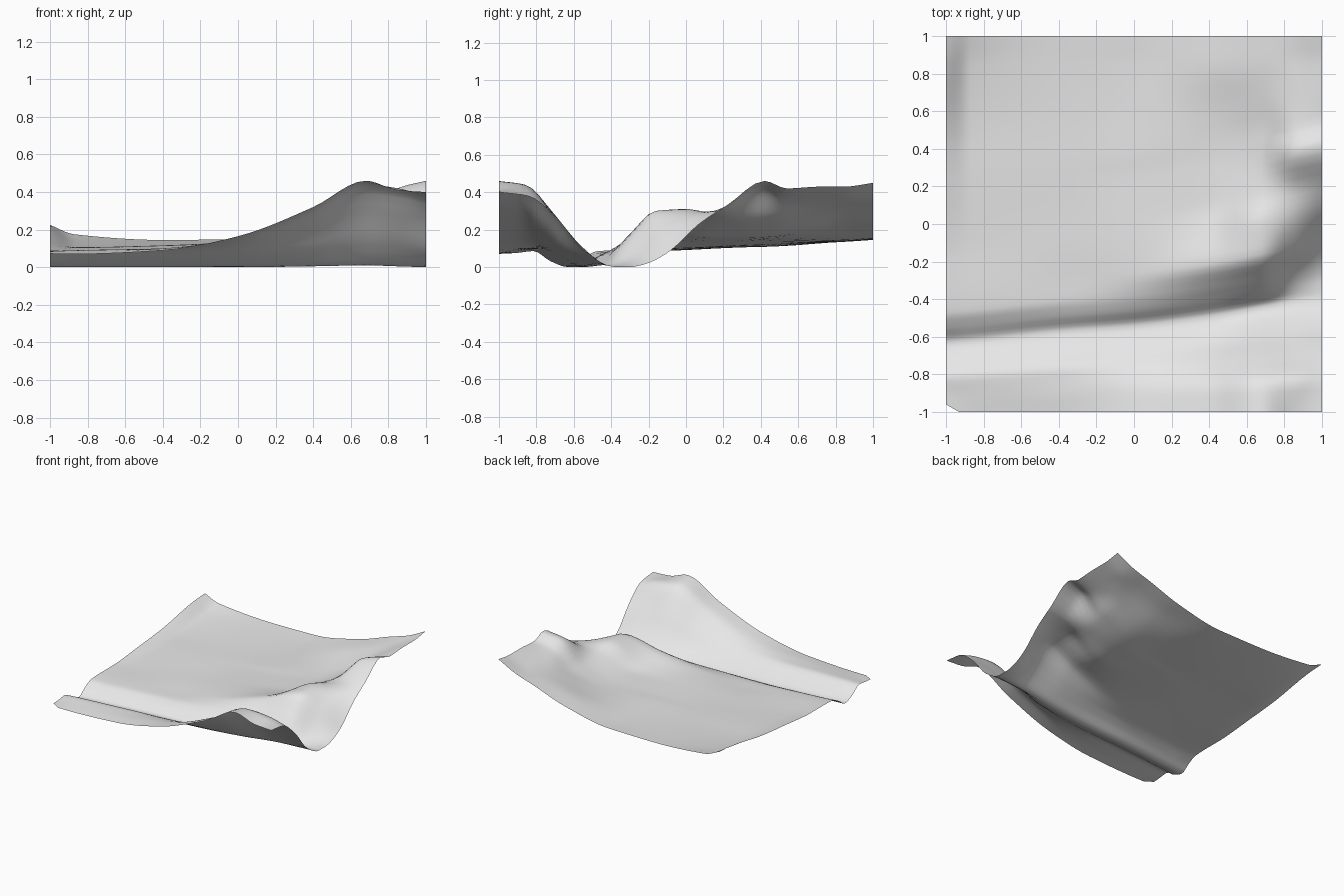
import bpy, bmesh
from mathutils import Vector

if "Cube" in bpy.data.objects:
    bpy.data.objects.remove(bpy.data.objects["Cube"])

# Cross-sections of the land sheet: x, y of the stream bed, then heights
# along y from the south edge, through the stream bed, to the north edge
SECTIONS = [
    (-1.0, -.63, (.07, .075, .085, .03, 0, .05, .085, .09, .09, .10, .12, .13, .15, .215, .225)),
    (-.87, -.62, (.07, .08, .09, .04, 0, .045, .08, .085, .085, .09, .10, .105, .11, .145, .175)),
    (-.4, -.57, (.09, .10, .10, .045, 0, .05, .08, .085, .095, .10, .11, .115, .12, .135, .145)),
    (0, -.54, (.165, .155, .12, .05, 0, .06, .10, .125, .13, .13, .13, .135, .135, .14, .15)),
    (.4, -.49, (.32, .30, .20, .07, .005, .07, .14, .215, .18, .155, .155, .16, .18, .22, .225)),
    (.68, -.44, (.46, .44, .30, .12, .01, .10, .19, .30, .31, .27, .25, .25, .28, .31, .32)),
    (.85, -.41, (.41, .42, .28, .11, .005, .03, .08, .20, .28, .31, .42, .37, .36, .36, .375)),
    (1.0, -.38, (.40, .38, .26, .08, 0, 0, .015, .075, .23, .33, .46, .42, .43, .43, .45)),
]


def stations(bed):
    """Positions along y for one section, measured from its stream bed."""
    south = [bed + f * (-1 - bed) for f in (1, .75, .5, .25, 0)]
    north = [bed + d for d in (.08, .16, .28, .45, .6, .8, .92, 1.1)]
    return south + north + [.85, 1]


def smooth(ts, vs, t):
    """Smooth curve through unevenly spaced values, without overshoot."""
    n = len(ts)
    i = max(j for j in range(n - 1) if ts[j] <= t or j == 0)

    def secant(j):
        return (vs[j + 1] - vs[j]) / (ts[j + 1] - ts[j])

    def slope(j):
        if j == 0 or j == n - 1:
            return secant(min(j, n - 2))
        a, b = secant(j - 1), secant(j)
        return 0 if a * b <= 0 else 2 * a * b / (a + b)

    h = ts[i + 1] - ts[i]
    u = (t - ts[i]) / h
    return (vs[i] * (2 * u**3 - 3 * u**2 + 1) + vs[i + 1] * (3 * u**2 - 2 * u**3)
            + h * slope(i) * (u**3 - 2 * u**2 + u) + h * slope(i + 1) * (u**3 - u**2))


def subdivided(ts, k):
    return [a + (b - a) * s / k for a, b in zip(ts, ts[1:]) for s in range(k)] + [ts[-1]]


# Land sheet: smooth across the sections and along each of them
xs = [s[0] for s in SECTIONS]
beds = [s[1] for s in SECTIONS]
bm = bmesh.new()
grid = []
for x in subdivided(xs, 6):
    ys = stations(smooth(xs, beds, x))
    zs = [smooth(xs, [s[2][r] for s in SECTIONS], x) for r in range(len(ys))]
    grid.append([bm.verts.new((x, y, max(0, smooth(ys, zs, y)))) for y in subdivided(ys, 4)])
for a, b in zip(grid, grid[1:]):
    for j in range(len(a) - 1):
        bm.faces.new((a[j], b[j], b[j + 1], a[j + 1]))

# Clipped south-west corner
bmesh.ops.bisect_plane(bm, geom=bm.verts[:] + bm.edges[:] + bm.faces[:],
                       plane_co=Vector((-1, -.96, 0)), plane_no=Vector((.04, .07, 0)),
                       clear_inner=True)
for f in bm.faces:
    f.smooth = True

mesh = bpy.data.meshes.new("terrain_sheet")
bm.to_mesh(mesh)
bm.free()
terrain = bpy.data.objects.new("terrain_sheet", mesh)
bpy.context.collection.objects.link(terrain)

grey = bpy.data.materials.new("light_grey")
grey.diffuse_color = (.8, .8, .8, 1)
grey.use_nodes = True
grey.node_tree.nodes["Principled BSDF"].inputs["Base Color"].default_value = grey.diffuse_color
mesh.materials.append(grey)
